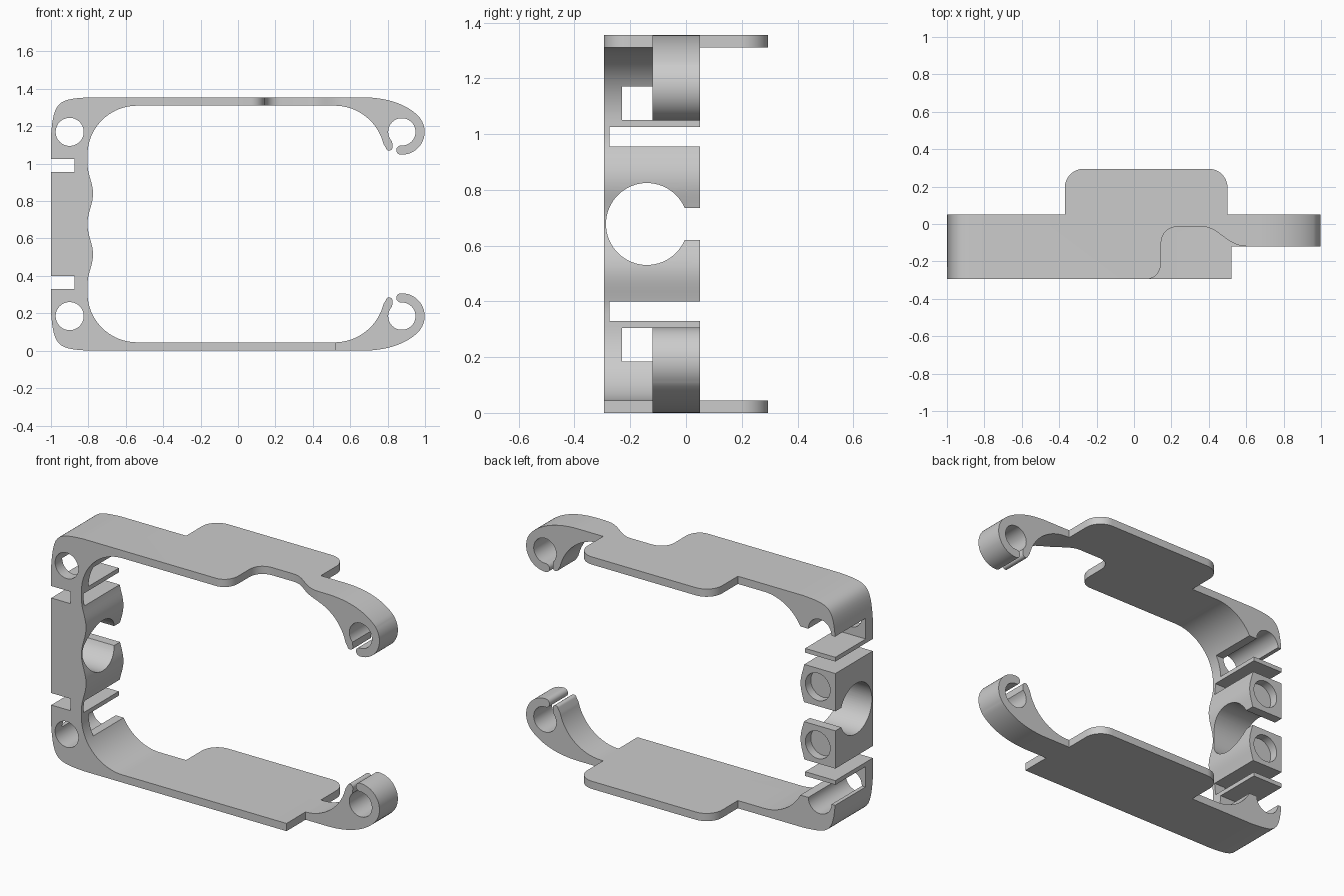
import bpy, bmesh
from math import sin, cos, pi, radians

if "Cube" in bpy.data.objects:
    bpy.data.objects.remove(bpy.data.objects["Cube"])

ZC = 0.6775            # mirror plane between upper and lower half
TOP = 2 * ZC


def arc(cx, cy, r, a0, a1, n=24):
    return [(cx + r * cos(radians(a0 + (a1 - a0) * i / n)),
             cy + r * sin(radians(a0 + (a1 - a0) * i / n))) for i in range(n + 1)]


def bezier(p0, p1, p2, p3, n=16):
    out = []
    for i in range(n + 1):
        t = i / n
        w = ((1 - t) ** 3, 3 * t * (1 - t) ** 2, 3 * t * t * (1 - t), t ** 3)
        out.append(tuple(sum(k * p[j] for k, p in zip(w, (p0, p1, p2, p3))) for j in (0, 1)))
    return out


def prism(name, pts, axis, lo, hi):
    """Extrude a 2D outline along an axis."""
    place = {'x': lambda p, h: (h, p[0], p[1]),
             'y': lambda p, h: (p[0], h, p[1]),
             'z': lambda p, h: (p[0], p[1], h)}[axis]
    bm = bmesh.new()
    a = [bm.verts.new(place(p, lo)) for p in pts]
    b = [bm.verts.new(place(p, hi)) for p in pts]
    bm.faces.new(a)
    bm.faces.new(b[::-1])
    for i in range(len(pts)):
        j = (i + 1) % len(pts)
        bm.faces.new((a[i], b[i], b[j], a[j]))
    bmesh.ops.recalc_face_normals(bm, faces=bm.faces)
    me = bpy.data.meshes.new(name)
    bm.to_mesh(me)
    bm.free()
    ob = bpy.data.objects.new(name, me)
    bpy.context.collection.objects.link(ob)
    return ob


def rect(x0, x1, y0, y1):
    return [(x0, y0), (x1, y0), (x1, y1), (x0, y1)]


def combine(target, cutter, op='DIFFERENCE'):
    cutter.hide_render = True
    mod = target.modifiers.new(cutter.name, 'BOOLEAN')
    mod.operation, mod.object, mod.solver = op, cutter, 'EXACT'
    bpy.context.view_layer.objects.active = target
    bpy.ops.object.modifier_apply(modifier=mod.name)
    bpy.data.objects.remove(cutter)


# Front profile, upper half: outer corner, plate, hook, inner fillets, wavy wall
hx, hz = 0.876, 1.17
tip_a = radians(-93)
half = bezier((-1, 1.15), (-0.985, 1.34), (-0.96, 1.345), (-0.79, TOP))
half += bezier((0.66, TOP), (0.8, TOP), (0.91, 1.315), (hx + 0.0945, 1.248))
half += arc(hx, hz, 0.122, 38, -92)
half += arc(hx + 0.0975 * cos(tip_a), hz + 0.0975 * sin(tip_a), 0.0245, -95, -271, 10)
half += arc(hx, hz, 0.073, -91, 225, 48)
half += arc(0.808, 1.088, 0.018, 10, -170, 10)
half += arc(0.516, 1.04, 0.27, 14, 90)
half += arc(-0.54, 1.045, 0.265, 90, 180)
for i in range(24):
    z = 1.0 - (1.0 - ZC) * i / 24
    half.append((-0.79 + 0.0148 * cos(2 * pi * (z - 0.84) / 0.322), z))
profile = half + [(x, TOP - z) for x, z in reversed(half)]
frame = prism("clip_frame", profile, 'y', -0.295, 0.295)

# Plan outline: narrow wall, wide rounded flange, narrow hook arms
plan = [(-1.1, -0.4), (0.52, -0.4), (0.52, -0.12), (1.1, -0.12), (1.1, 0.05), (0.5, 0.05)]
plan += arc(0.4, 0.195, 0.1, 0, 90, 12) + arc(-0.27, 0.195, 0.1, 90, 180, 12)
plan += [(-0.37, 0.05), (-1.1, 0.05)]
combine(frame, prism("plan_shape", plan, 'z', -0.2, 1.6), 'INTERSECT')

# Curved notch in the front of the upper plate
notch = [(0.06, -0.4), (0.06, -0.297)]
notch += bezier((0.07, -0.295), (0.12, -0.29), (0.145, -0.25), (0.145, -0.2))
notch += bezier((0.145, -0.107), (0.145, -0.05), (0.18, -0.015), (0.235, -0.015))
notch += bezier((0.37, -0.015), (0.45, -0.015), (0.5, -0.119), (0.6, -0.119)) + [(0.6, -0.4)]
combine(frame, prism("upper_notch", notch, 'z', 1.2, 1.5))

# Repeated cuts in the wall, above and below the mirror plane
slot = [(-1.1, -0.4), (-0.875, -0.4), (-0.875, -0.275), (-0.6, -0.275), (-0.6, 0.1), (-1.1, 0.1)]
for up in (True, False):
    def m(z):
        return z if up else TOP - z
    combine(frame, prism("slot", slot, 'z', *sorted((m(0.955), m(1.025)))))
    combine(frame, prism("window", rect(-1.1, -0.6, -0.23, 0.1), 'z', *sorted((m(1.05), m(1.17)))))
    combine(frame, prism("corner_hole", arc(-0.9, m(1.17), 0.075, 2, 354.5, 47), 'y', -0.4, 0.1))
    combine(frame, prism("round_pocket", arc(-0.886, m(0.847), 0.08, 0, 352.5, 47), 'y', 0.0, 0.1))

# Keyhole through the wall, open at the back
keyhole = arc(-0.14, ZC, 0.147, 22.8, 337.2, 56) + [(0.1, ZC - 0.057), (0.1, ZC + 0.057)]
combine(frame, prism("keyhole", keyhole, 'x', -1.1, -0.6))

bpy.ops.object.select_all(action='DESELECT')
frame.select_set(True)
bpy.context.view_layer.objects.active = frame
bpy.ops.object.shade_smooth_by_angle(angle=radians(30))
